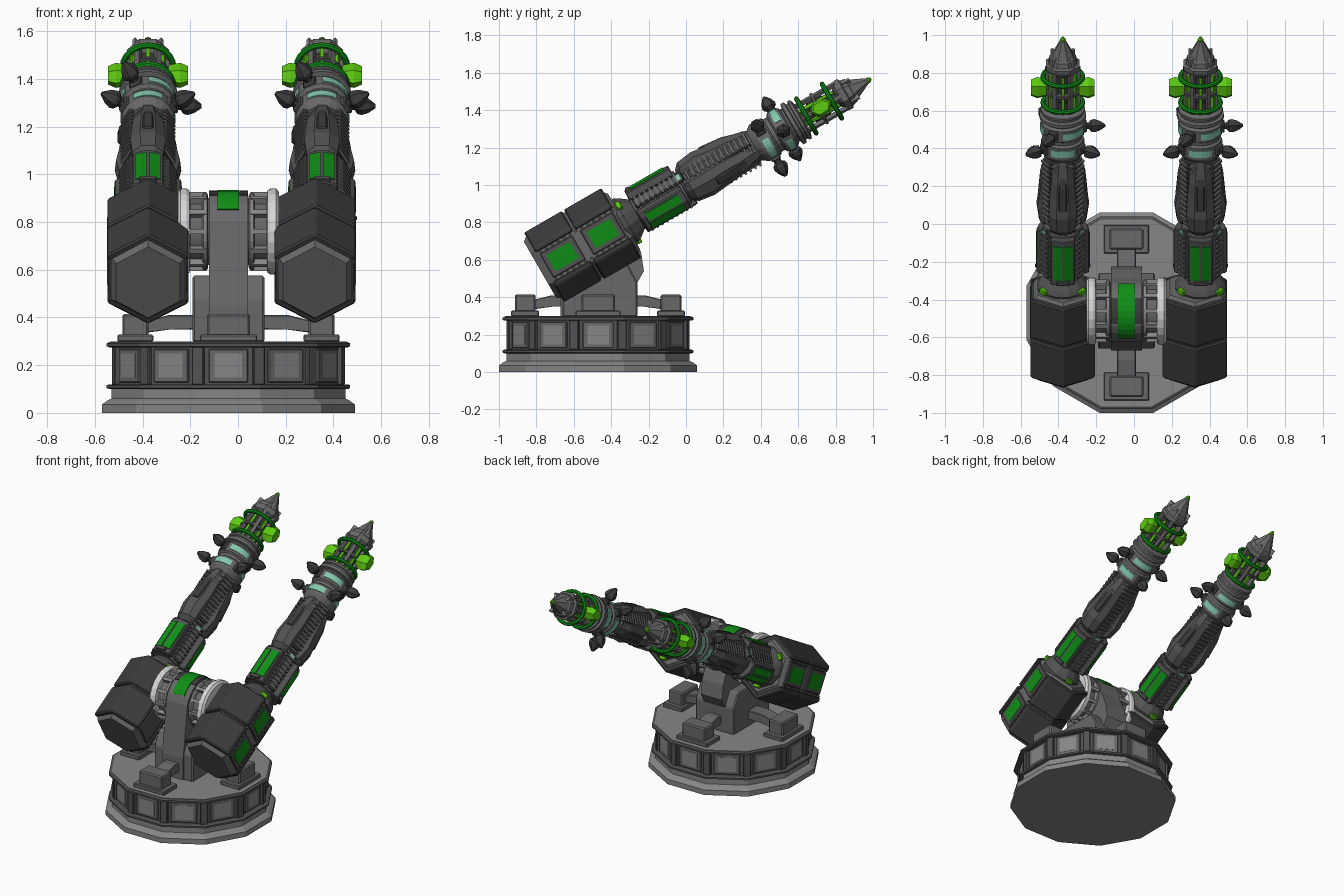
import bpy, bmesh, math
from mathutils import Matrix, Vector

if "Cube" in bpy.data.objects:
    bpy.data.objects.remove(bpy.data.objects["Cube"])

def material(name, r, g, b):
    m = bpy.data.materials.new(name)
    m.diffuse_color = (r, g, b, 1)
    m.use_nodes = True
    m.node_tree.nodes["Principled BSDF"].inputs["Base Color"].default_value = m.diffuse_color
    return m

CHAR = material("charcoal", .045, .045, .045)
DARK = material("dark grey", .085, .085, .085)
GREY = material("mid grey", .14, .14, .14)
LIGHT = material("light grey", .24, .24, .24)
WHITE = material("off white", .68, .68, .68)
GREEN = material("green", .005, .27, .008)
LIME = material("lime", .11, .6, .005)
TEAL = material("teal", .23, .58, .42)

I = Matrix.Identity(4)
T = lambda x, y, z: Matrix.Translation((x, y, z))
RZ = lambda deg: Matrix.Rotation(math.radians(deg), 4, 'Z')
RY = Matrix.Rotation(math.pi / 2, 4, 'Y')

def loft(name, mat, rings, Ms=(I,), bevel=0, smooth=False):
    """Capped skin over rings of points, repeated once per matrix."""
    bm = bmesh.new()
    for M in Ms:
        vs = [[bm.verts.new(M @ Vector(p)) for p in r] for r in rings]
        n = len(rings[0])
        for a, b in zip(vs, vs[1:]):
            for i in range(n):
                bm.faces.new((a[i], a[(i + 1) % n], b[(i + 1) % n], b[i]))
        bm.faces.new(vs[0])
        bm.faces.new(vs[-1])
    if bevel:
        bmesh.ops.bevel(bm, geom=bm.edges[:], offset=bevel, segments=1, affect='EDGES')
    bmesh.ops.recalc_face_normals(bm, faces=bm.faces[:])
    me = bpy.data.meshes.new(name)
    bm.to_mesh(me)
    bm.free()
    me.materials.append(mat)
    ob = bpy.data.objects.new(name, me)
    bpy.context.collection.objects.link(ob)
    if smooth:
        bpy.ops.object.select_all(action='DESELECT')
        ob.select_set(True)
        bpy.context.view_layer.objects.active = ob
        bpy.ops.object.shade_smooth_by_angle(angle=math.radians(35))
    return ob

def circle(n, r, z, rot=0):
    return [(r * math.cos(math.radians(rot) + 2 * math.pi * i / n),
             r * math.sin(math.radians(rot) + 2 * math.pi * i / n), z) for i in range(n)]

def lathe(name, mat, prof, Ms=(I,), n=20, rot=0, smooth=False):
    return loft(name, mat, [circle(n, r, z, rot) for r, z in prof], Ms, 0, smooth)

def prism(name, mat, poly, z0, z1, Ms=(I,), bevel=0):
    return loft(name, mat, [[(x, y, z) for x, y in poly] for z in (z0, z1)], Ms, bevel)

def box(name, mat, c, s, Ms=(I,), bevel=0):
    x, y, z = (v / 2 for v in s)
    q = [(-x, -y), (x, -y), (x, y), (-x, y)]
    return prism(name, mat, q, -z, z, [M @ T(*c) for M in Ms], bevel)

def arc(r0, r1, a0, a1, n=8, cy=0):
    a = [math.radians(a0 + (a1 - a0) * i / n) for i in range(n + 1)]
    return ([(r1 * math.cos(t), cy + r1 * math.sin(t)) for t in a] +
            [(r0 * math.cos(t), cy + r0 * math.sin(t)) for t in reversed(a)])

def torus(name, mat, R, r, s, Ms, n=24, k=8):
    bm_ob = None
    seg = [[((R + r * math.cos(b)) * math.cos(a), (R + r * math.cos(b)) * math.sin(a), s + r * math.sin(b))
            for b in (2 * math.pi * j / k for j in range(k))]
           for a in (2 * math.pi * i / n for i in range(n + 1))]
    return loft(name, mat, seg, Ms, 0, True)

# ---- twelve-sided base ----
B = T(-.04, -.47, 0)
K = 1 / math.cos(math.radians(15))
def drum12(name, mat, prof):
    lathe(name, mat, [(a * K, z) for a, z in prof], [B], 12, 15)
drum12("base_plinth", LIGHT, [(.53, 0), (.53, .035), (.51, .05), (.49, .06), (.49, .102)])
drum12("base_lower_flange", DARK, [(.5, .1), (.51, .104), (.51, .116), (.5, .12)])
drum12("base_wall", DARK, [(.472, .11), (.472, .285)])
drum12("base_upper_flange", DARK, [(.5, .275), (.51, .279), (.51, .291), (.5, .296)])
drum12("base_deck", LIGHT, [(.495, .29), (.495, .3)])
sides = [B @ RZ(30 * k) for k in range(12)]
box("base_window_frames", GREY, (.474, 0, .198), (.02, .165, .14), sides, .004)
box("base_window_panes", LIGHT, (.481, 0, .198), (.01, .115, .1), sides)
box("base_corner_posts", DARK, (.488, 0, .198), (.025, .05, .16), [M @ RZ(15) for M in sides], .004)

# ---- deck blocks and arms around the pedestal ----
quad = [B @ RZ(90 * k) for k in range(4)]
box("deck_pads", GREY, (.39, 0, .313), (.15, .24, .03), quad, .005)
box("deck_blocks", GREY, (.39, 0, .365), (.11, .18, .1), quad, .008)
YZX = Matrix(((0, 0, 1, 0), (1, 0, 0, 0), (0, 1, 0, 0), (0, 0, 0, 1)))  # local xy -> world yz
XZ = Matrix(((1, 0, 0, 0), (0, 0, 1, 0), (0, 1, 0, 0), (0, 0, 0, 1)))
prism("deck_arms", GREY, [(.12, .35), (.12, .41), (.25, .41), (.35, .385), (.35, .335), (.24, .35)],
      -.05, .05, [M @ XZ for M in quad], .004)

# ---- pedestal and rotating hub ----
P = [T(-.04, -.46, 0) @ YZX]
prism("pedestal_block", GREY, [(-.2, .295), (.2, .295), (.2, .48), (.15, .575), (-.15, .575), (-.2, .48)],
      -.15, .15, P, .008)
prism("pedestal_strap", GREY, [(-.21, .295), (.19, .295), (.19, .46), (.235, .54), (.22, .64)] +
      [(.167 * math.cos(math.radians(a)), .76 + .167 * math.sin(math.radians(a))) for a in range(0, 181, 15)] +
      [(-.19, .58), (-.21, .45)], -.082, .082, P)
prism("strap_green_plate", GREEN, arc(.16, .173, 33, 147, 10, .76), -.045, .045, P)
prism("strap_side_clamps", CHAR, arc(.15, .171, 66, 114, 4, .76), -.018, .018,
      [T(s * .064, 0, 0) @ P[0] for s in (-1, 1)])
H = T(-.04, -.46, .76) @ YZX
lathe("hub_axle", DARK, [(.11, -.27), (.11, .27)], [H], 20, 0, True)
lathe("hub_drum", GREY, [(.14, -.17), (.14, .17)], [H], 24, 0, True)
ends = [H, T(-.08, 0, 0) @ Matrix.Diagonal((-1, 1, 1, 1)) @ H]
lathe("hub_flanges", LIGHT, [(.15, .085), (.162, .09), (.162, .105), (.15, .11)], ends, 24)
box("hub_ribs", LIGHT, (.15, 0, .13), (.03, .022, .075), [E @ RZ(30 * k) for E in ends for k in range(12)])
lathe("hub_white_rings", WHITE, [(.14, .16), (.172, .163), (.18, .175), (.18, .2), (.165, .212), (.13, .212)],
      ends, 24)

# ---- frames tilted 30 degrees: local x across, y normal, z along barrel ----
c, s = math.cos(math.pi / 6), .5
def frame(x, flip=1):
    return Matrix(((flip, 0, 0, x), (0, -s, c, -.46), (0, c, s, .732), (0, 0, 0, 1)))
bodies = [frame(-.377, -1), frame(.322, 1)]
F = [frame(-.377), frame(.352)]
def around(angles):
    return [M @ RZ(a) for M in F for a in angles]

# ---- hexagonal rear housings ----
def hexa(k, z):
    return [(x * k, y * k, z) for x, y in ((0, .2), (.155, .105), (.155, -.105), (0, -.2), (-.155, -.105), (-.155, .105))]
loft("housing_core", GREY, [hexa(.86, -.37), hexa(1, -.335), hexa(1, .12), hexa(.85, .148)], bodies)
for part, sg in (("upper", 1), ("lower", -1)):
    poly = [(0, sg * .218), (.17, sg * .118), (.17, sg * .088), (0, sg * .15), (-.17, sg * .088), (-.17, sg * .118)]
    for end, z0, z1 in (("rear", -.345, -.112), ("front", -.1, .132)):
        prism(part + "_" + end + "_armour", CHAR, poly, z0, z1, bodies, .008)
for end, z in (("rear", -.23), ("front", .018)):
    box(end + "_panel_frame", DARK, (.157, 0, z), (.022, .15, .2), bodies, .005)
    box(end + "_green_panel", GREEN, (.167, 0, z), (.009, .1, .145), bodies)
    box(end + "_inner_panel", DARK, (-.157, 0, z), (.02, .15, .2), bodies, .005)
box("housing_studs", DARK, (.162, 0, 0), (.016, .012, .016),
    [M @ T(0, y, -.32 + .0365 * k) for M in bodies for y in (-.084, .084) for k in range(13)])

# ---- barrels ----
lathe("barrel_neck", DARK, [(.13, .13), (.138, .16), (.125, .185), (.105, .21), (.09, .23)], F, 12, 15)
box("neck_lights", LIME, (.12, 0, .165), (.05, .05, .03), around((40, 140, 270)), .005)
lathe("barrel_tube", DARK, [(.088, .15), (.088, 1.25)], F, 16, 0, True)
lathe("barrel_ribs", GREY, [(.09, -.008), (.102, -.006), (.102, .006), (.09, .008)],
      [M @ T(0, 0, .235 + .03 * k) for M in F for k in range(24)], 16)
tri = around((90, 210, 330))
gap = around((30, 150, 270))

# ridged plates carrying paired green strips
prism("plate_carriers", DARK, [(.08, -.065), (.125, -.065), (.143, 0), (.125, .065), (.08, .065)], .23, .5, tri, .005)
for side, sg in (("left", 1), ("right", -1)):
    prism("green_strip_" + side, GREEN,
          [(.13, sg * .008), (.147, sg * .006), (.135, sg * .052), (.12, sg * .052)], .265, .47, tri)
box("plate_end_clamps", DARK, (.128, 0, .25), (.045, .07, .025), tri, .004)
box("gap_rails", DARK, (.1, 0, .39), (.03, .05, .3), gap, .005)
box("gap_rungs", GREY, (.115, 0, 0), (.012, .07, .012), [M @ T(0, 0, .26 + .03 * k) for M in gap for k in range(9)])
box("gap_teal_marks", TEAL, (.113, 0, .51), (.008, .04, .03), gap)

# tapered armour fairings
def fair(z, r, w):
    return [(.06, -w, z), (r - .03, -w, z), (r, -w * .45, z), (r, w * .45, z), (r - .03, w, z), (.06, w, z)]
loft("barrel_fairings", DARK, [fair(.52, .1, .05), fair(.55, .13, .066), fair(.64, .142, .074),
     fair(.74, .128, .07), fair(.84, .122, .062), fair(.94, .098, .045), fair(.975, .085, .035)], tri)
loft("fairing_caps", CHAR, [fair(.66, .1, .03), fair(.69, .143, .038), fair(.82, .13, .036), fair(.92, .1, .025)], tri)
box("ladder_rails", CHAR, (.09, 0, .76), (.02, .075, .36), gap)
box("ladder_rungs", GREY, (.104, 0, 0), (.014, .075, .013), [M @ T(0, 0, .6 + .03 * k) for M in gap for k in range(12)])

# stepped collar with teal arcs and bud-shaped spikes
lathe("collar", GREY, [(.085, .95), (.105, .975), (.112, .985), (.112, 1.055), (.1, 1.065), (.1, 1.085), (.116, 1.095),
      (.116, 1.16), (.1, 1.17), (.1, 1.18), (.124, 1.185), (.124, 1.205), (.108, 1.21), (.108, 1.222),
      (.118, 1.226), (.118, 1.24), (.09, 1.25)], F, 20)
prism("lower_teal_arcs", TEAL, arc(.105, .116, -32, 32), 1.0, 1.04, tri)
prism("upper_teal_arcs", TEAL, arc(.108, .12, -32, 32), 1.11, 1.147, around((57, 177, 297)))
spk = ([M @ T(0, 0, 1.02) @ RY for M in gap[:]] + [M @ T(0, 0, 1.127) @ RY for M in around((117, -3, 237))])
lathe("collar_spikes", CHAR, [(.02, .1), (.02, .138), (.036, .15), (.04, .168), (.03, .195), (.008, .225)], spk, 6)
box("spike_mounts", DARK, (.112, 0, 0), (.03, .055, .055), [M @ RY.inverted() for M in spk], .006)

# open cage with green hoops
lathe("cage_core", CHAR, [(.05, 1.22), (.05, 1.3), (.062, 1.31), (.062, 1.39), (.05, 1.4), (.05, 1.5)], F, 12)
six = around(range(0, 360, 60))
box("cage_struts", GREY, (.082, 0, 1.36), (.022, .022, .26), six)
box("cage_lime_rods", LIME, (.075, 0, 1.35), (.016, .016, .22), [M @ RZ(30) for M in six])
lathe("cage_mid_ring", DARK, [(.07, 1.343), (.094, 1.345), (.094, 1.36), (.07, 1.362)], F, 20)
for end, z in (("rear", 1.274), ("front", 1.432)):
    torus("green_hoop_" + end, GREEN, .106, .013, z, F)
def fin(x, n, h):
    return [(x, -n, 1.365 - h * .5), (x, 0, 1.365 - h), (x, n, 1.365 - h * .5),
            (x, n, 1.365 + h * .5), (x, 0, 1.365 + h), (x, -n, 1.365 + h * .5)]
loft("lime_fins", LIME, [fin(.085, .035, .05), fin(.135, .042, .065), fin(.168, .03, .05)], around((0, 180)))

# pointed nose
lathe("nose_cone", GREY, [(.06, 1.465), (.09, 1.48), (.096, 1.495), (.096, 1.515), (.082, 1.522), (.074, 1.55),
      (.066, 1.555), (.016, 1.652)], F, 8, 22.5)
box("nose_blades", LIGHT, (.062, 0, 1.545), (.045, .014, .05), around(range(45, 360, 90)))
lathe("nose_tip", LIME, [(.015, 1.648), (.016, 1.66), (.006, 1.674)], F, 8)
